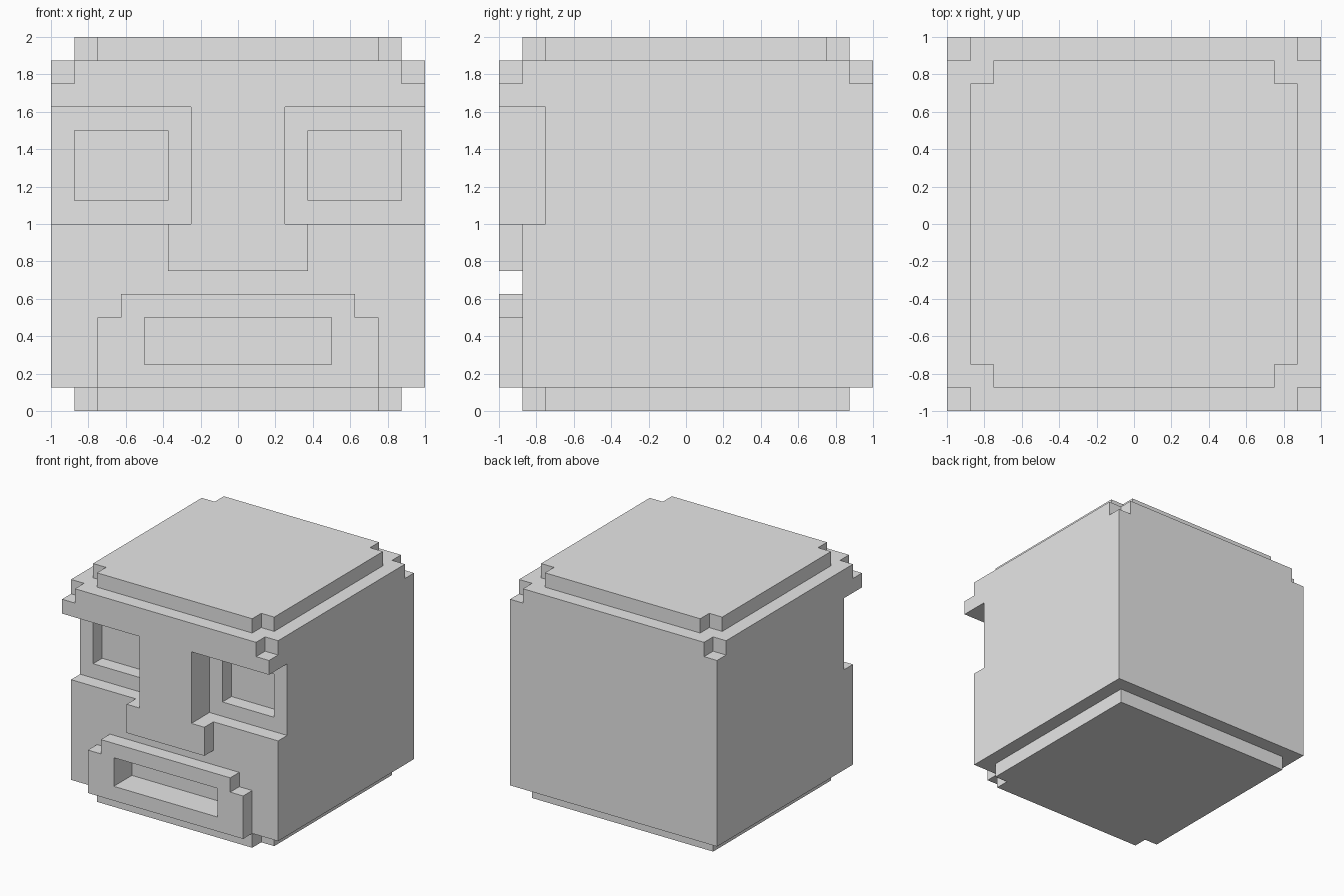
import bpy
import bmesh

U = 0.125  # one block of the 16 x 16 x 16 grid

cube = bpy.data.objects.get("Cube")
if cube:
    bpy.data.objects.remove(cube, do_unlink=True)

stone = bpy.data.materials.new("stone_grey")
stone.use_nodes = True
grey = (0.8, 0.8, 0.8, 1)
stone.diffuse_color = grey
stone.node_tree.nodes["Principled BSDF"].inputs["Base Color"].default_value = grey


def prism(name, outline, axis, low, high):
    """Extrude an outline given in blocks: axis 'z' takes (x, y), axis 'y' takes (x, z)."""
    place = (lambda a, b: (a * U, b * U, low * U)) if axis == "z" else (lambda a, b: (a * U, low * U, b * U))
    bm = bmesh.new()
    face = bm.faces.new([bm.verts.new(place(a, b)) for a, b in outline])
    extruded = bmesh.ops.extrude_face_region(bm, geom=[face])["geom"]
    depth = (high - low) * U
    shift = (0, 0, depth) if axis == "z" else (0, depth, 0)
    bmesh.ops.translate(bm, vec=shift, verts=[g for g in extruded if isinstance(g, bmesh.types.BMVert)])
    bmesh.ops.recalc_face_normals(bm, faces=bm.faces)
    mesh = bpy.data.meshes.new(name)
    bm.to_mesh(mesh)
    bm.free()
    mesh.materials.append(stone)
    obj = bpy.data.objects.new(name, mesh)
    bpy.context.collection.objects.link(obj)
    return obj


def rect(x0, x1, b0, b1):
    return [(x0, b0), (x1, b0), (x1, b1), (x0, b1)]


def mirrored(half):
    """Complete a right-hand half outline, listed bottom to top, across x = 0."""
    return half + [(-x, b) for x, b in reversed(half)]


def cut(obj, x0, x1, y0, y1, z0, z1):
    """Carve a box out of a part."""
    cutter = prism("cutter", rect(x0, x1, y0, y1), "z", z0, z1)
    cutter.hide_render = True
    mod = obj.modifiers.new("carve", "BOOLEAN")
    mod.operation = "DIFFERENCE"
    mod.solver = "EXACT"
    mod.object = cutter
    bpy.context.view_layer.objects.active = obj
    bpy.ops.object.modifier_apply(modifier=mod.name)
    bpy.data.objects.remove(cutter, do_unlink=True)


def notched(r):
    """Square layer with one block missing at each corner."""
    return mirrored([(r - 1, -r), (r - 1, 1 - r), (r, 1 - r), (r, r - 1), (r - 1, r - 1), (r - 1, r)])


# Base layer, notched at the front corners only
prism("base", mirrored([(6, -7), (6, -6), (7, -6), (7, 7)]), "z", 0, 1)

# Head with eye sockets, eyes and the back of the mouth carved out
head = prism("head", rect(-8, 8, -7, 8), "z", 1, 13)
for inner, outer in ((2, 9), (-9, -2)):
    cut(head, inner, outer, -9, -6, 8, 13.5)
for inner, outer in ((3, 7), (-7, -3)):
    cut(head, inner, outer, -9, -5, 9, 12)
cut(head, -4, 4, -9, -6, 2, 4)

# Brow and stepped crown
prism("brow", rect(-8, 8, -8, 8), "z", 13, 14)
prism("crown_lower", notched(8), "z", 14, 15)
prism("crown_upper", notched(7), "z", 15, 16)

# Nose with its narrower bridge
prism("nose", mirrored([(3, 6), (3, 8), (2, 8), (2, 13)]), "y", -8, -7)

# Raised lips around the mouth opening
lips = prism("lips", mirrored([(6, 1), (6, 4), (5, 4), (5, 5)]), "y", -8, -7)
cut(lips, -4, 4, -9, -6, 2, 4)
